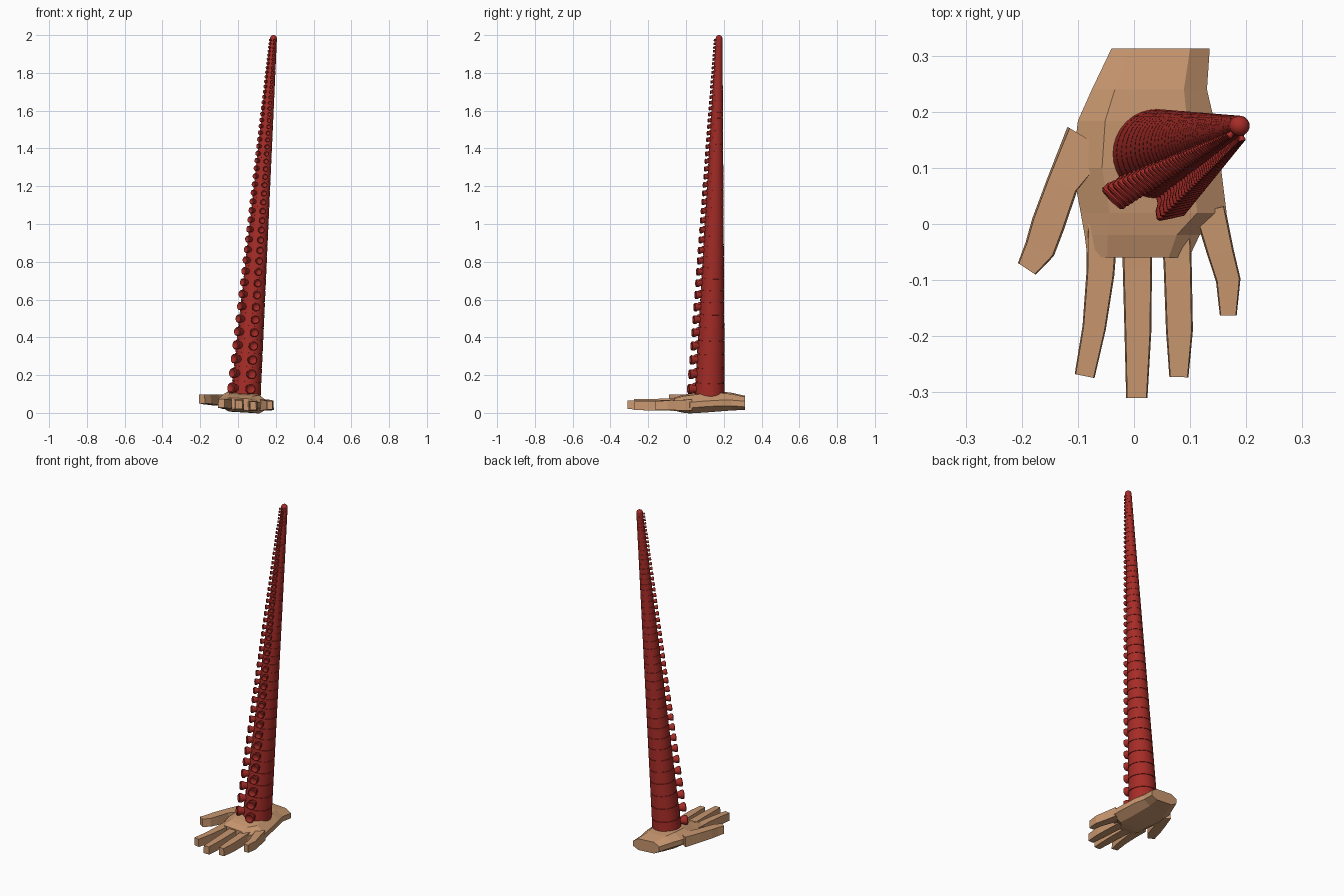
import bpy, bmesh, math
from mathutils import Vector, Matrix

cube = bpy.data.objects.get("Cube")
if cube:
    bpy.data.objects.remove(cube, do_unlink=True)


def make_material(name, rgb):
    mat = bpy.data.materials.new(name)
    mat.use_nodes = True
    color = (*rgb, 1)
    mat.diffuse_color = color
    mat.node_tree.nodes["Principled BSDF"].inputs["Base Color"].default_value = color
    return mat


red = make_material("deep red", (0.38, 0.025, 0.02))
tan = make_material("skin tan", (0.58, 0.31, 0.16))


def finish(name, bm, mat, smooth=False):
    bmesh.ops.recalc_face_normals(bm, faces=bm.faces)
    mesh = bpy.data.meshes.new(name)
    bm.to_mesh(mesh)
    bm.free()
    mesh.materials.append(mat)
    obj = bpy.data.objects.new(name, mesh)
    bpy.context.collection.objects.link(obj)
    if smooth:
        bpy.ops.object.select_all(action="DESELECT")
        obj.select_set(True)
        bpy.context.view_layer.objects.active = obj
        bpy.ops.object.shade_smooth_by_angle(angle=math.radians(30))
    return obj


def loft(bm, rings):
    """Bridge rings of equal point count and cap both ends."""
    loops = [[bm.verts.new(p) for p in ring] for ring in rings]
    for a, b in zip(loops, loops[1:]):
        for i in range(len(a)):
            j = (i + 1) % len(a)
            bm.faces.new((a[i], a[j], b[j], b[i]))
    bm.faces.new(loops[0][::-1])
    bm.faces.new(loops[-1])


def revolve(bm, profile, sides, matrix=Matrix()):
    """Turn (radius, height) points around the z axis of the matrix."""
    rings = []
    for radius, height in profile:
        rings.append([matrix @ Vector((radius * math.cos(math.tau * i / sides),
                                       radius * math.sin(math.tau * i / sides),
                                       height)) for i in range(sides)])
    loft(bm, rings)


# Palm: cross-sections from wrist to knuckles (y, left x, right x, bottom, top)
palm_rows = [
    (0.313, -0.04, 0.135, 0.022, 0.09),
    (0.24, -0.075, 0.13, 0.018, 0.105),
    (0.184, -0.10, 0.143, 0.014, 0.11),
    (0.10, -0.11, 0.155, 0.008, 0.108),
    (0.02, -0.095, 0.165, 0.004, 0.1),
    (-0.02, -0.088, 0.117, 0.006, 0.092),
    (-0.06, -0.083, 0.098, 0.016, 0.078),
]


def tilt(x):
    return -0.06 * x


bm = bmesh.new()
rings = []
for y, x0, x1, low, high in palm_rows:
    width, middle = x1 - x0, (low + high) / 2
    section = [(0, middle - 0.016), (0.2, low), (0.8, low), (1, middle - 0.016),
               (1, middle + 0.014), (0.8, high), (0.2, high), (0, middle + 0.014)]
    rings.append([(x0 + u * width, y, z + tilt(x0 + u * width)) for u, z in section])
loft(bm, rings)
finish("palm", bm, tan)

# Fingers: tapered square bars along a path of (x, y, half width)
fingers = {
    "thumb": (0.062, [(-0.08, 0.15, 0.045), (-0.128, 0.07, 0.029), (-0.153, 0, 0.03),
                      (-0.168, -0.045, 0.028), (-0.191, -0.08, 0.019)]),
    "index_finger": (0.045, [(-0.056, 0, 0.028), (-0.06, -0.09, 0.025),
                             (-0.071, -0.185, 0.021), (-0.088, -0.271, 0.018)]),
    "middle_finger": (0.043, [(0.005, -0.02, 0.026), (0.006, -0.08, 0.026),
                              (0.007, -0.19, 0.024), (0.005, -0.31, 0.019)]),
    "ring_finger": (0.043, [(0.075, 0, 0.026), (0.078, -0.08, 0.025),
                            (0.081, -0.19, 0.024), (0.08, -0.273, 0.017)]),
    "little_finger": (0.05, [(0.135, 0.025, 0.028), (0.154, -0.05, 0.024),
                             (0.168, -0.1, 0.022), (0.168, -0.163, 0.015)]),
}
for name, (height, path) in fingers.items():
    bm = bmesh.new()
    rings = []
    for i, (x, y, half) in enumerate(path):
        before, after = path[max(i - 1, 0)], path[min(i + 1, len(path) - 1)]
        along = Vector((after[0] - before[0], after[1] - before[1], 0)).normalized()
        side = Vector((-along.y, along.x, 0)) * half
        center = Vector((x, y, height + tilt(x)))
        thick = 0.029 - 0.006 * i / (len(path) - 1)
        up = Vector((0, 0, thick))
        rings.append([center - side - up, center + side - up,
                      center + side * 0.9 + up, center - side * 0.9 + up])
    loft(bm, rings)
    finish(name, bm, tan)

# Tentacle: placed along a leaning axis and divided into shrinking segments
base = Vector((0.04, 0.125, 0.085))
tip = Vector((0.188, 0.175, 1.982))
length = (tip - base).length
lean = Vector((0, 0, 1)).rotation_difference(tip - base).to_matrix().to_4x4()
frame = Matrix.Translation(base) @ lean
R_BASE, R_TIP = 0.08, 0.018


def radius_at(t):
    return R_BASE + (R_TIP - R_BASE) * t / length


segments = []
t = 0
while t < length - R_TIP * 0.5:
    segments.append(t)
    t += radius_at(t)

profile = []
for start in segments:
    r = radius_at(start)
    edge, end = start + r * 0.94, start + r
    profile += [(r, start), (radius_at(edge), edge),
                (radius_at(edge) * 0.94, edge), (radius_at(end) * 0.94, end)]
bm = bmesh.new()
revolve(bm, profile, 32, frame)
finish("tentacle_body", bm, red, smooth=True)

# Rounded tentacle tip
bm = bmesh.new()
bmesh.ops.create_uvsphere(bm, u_segments=24, v_segments=12, radius=R_TIP,
                          matrix=Matrix.Translation(tip))
finish("tentacle_tip", bm, red, smooth=True)

# Two rows of flared suckers, one pair on every segment
cup = [(0.25, 0.85), (0.25, 1.1), (0.33, 1.25), (0.34, 1.43),
       (0.28, 1.48), (0.2, 1.42), (0.1, 1.39)]
for name, angle in (("right_suckers", 225), ("left_suckers", 282)):
    bm = bmesh.new()
    turn = Matrix.Rotation(math.radians(angle), 4, "Z") @ Matrix.Rotation(math.pi / 2, 4, "Y")
    for start in segments:
        r = radius_at(start)
        place = frame @ Matrix.Translation((0, 0, start + r / 2)) @ turn
        revolve(bm, [(a * r, b * r) for a, b in cup], 14, place)
    finish(name, bm, red, smooth=True)
